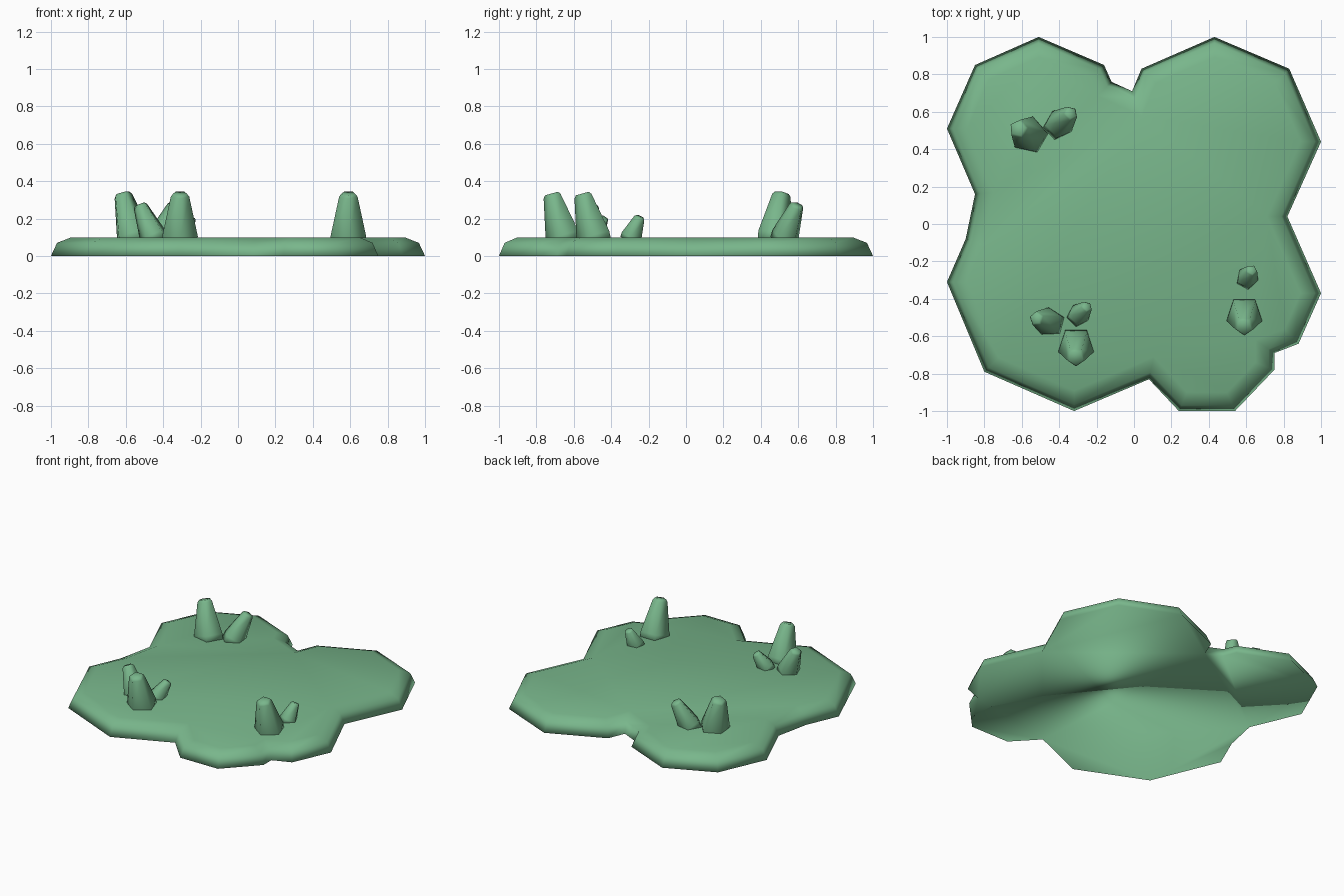
import bpy
import bmesh
from math import cos, sin, tau, atan2
from mathutils import Vector

cube = bpy.data.objects.get("Cube")
if cube:
    bpy.data.objects.remove(cube, do_unlink=True)

green = bpy.data.materials.new("moss green")
green.use_nodes = True
green.diffuse_color = (0.19, 0.47, 0.26, 1)
shader = green.node_tree.nodes["Principled BSDF"]
shader.inputs["Base Color"].default_value = green.diffuse_color
shader.inputs["Roughness"].default_value = 0.9


def finish(bm, name):
    """Turn a bmesh into a smooth green object."""
    bmesh.ops.recalc_face_normals(bm, faces=bm.faces)
    for face in bm.faces:
        face.smooth = True
    mesh = bpy.data.meshes.new(name)
    bm.to_mesh(mesh)
    bm.free()
    mesh.materials.append(green)
    obj = bpy.data.objects.new(name, mesh)
    bpy.context.collection.objects.link(obj)


# Ground slab: lobed outline, clockwise from the back right lobe
outline = [
    (-0.51, 1), (-0.16, 0.85), (-0.12, 0.76), (-0.01, 0.71), (0.04, 0.83),
    (0.43, 1), (0.83, 0.83), (1, 0.44), (0.82, 0.04), (1, -0.37),
    (0.88, -0.64), (0.75, -0.69), (0.75, -0.78), (0.54, -1), (0.24, -1),
    (0.08, -0.83), (-0.32, -1), (-0.8, -0.79), (-1, -0.31), (-0.9, -0.08),
    (-0.85, 0.16), (-1, 0.51), (-0.85, 0.85),
]
bm = bmesh.new()
rim = [bm.verts.new((x, y, 0)) for x, y in reversed(outline)]
top = bm.faces.new(rim)
top.normal_update()
# Sloped side, then rounded shoulder
for inset, rise in ((0.03, 0.07), (0.07, 0.03)):
    bmesh.ops.inset_individual(bm, faces=[top], thickness=inset, depth=rise,
                               use_even_offset=True)
bm.faces.new(rim[::-1])
finish(bm, "ground_slab")


def stump(name, base, tip, radius, sides=5):
    """Leaning tapered stump; one corner points the way it leans."""
    base, tip = Vector(base), Vector(tip)
    axis = tip - base
    lean = atan2(axis.y, axis.x)
    up = axis.normalized()
    side = Vector((-sin(lean), cos(lean), 0))
    forward = side.cross(up)
    bm = bmesh.new()
    rings = []
    for along, scale in ((-0.15, 0.97), (0.06, 1), (0.94, 0.52), (1, 0.4)):
        ring = []
        for i in range(sides):
            a = tau * i / sides
            offset = (forward * cos(a) + side * sin(a)) * radius * scale
            ring.append(bm.verts.new(base + axis * along + offset))
        rings.append(ring)
    for low, high in zip(rings, rings[1:]):
        for i in range(sides):
            j = (i + 1) % sides
            bm.faces.new((low[i], low[j], high[j], high[i]))
    bm.faces.new(rings[0][::-1])
    bm.faces.new(rings[-1])
    finish(bm, name)


# Stump clusters near three corners
GROUND = 0.1
stumps = [
    ("back_large_stump", (-0.56, 0.475), (-0.62, 0.51, 0.335), 0.1),
    ("back_medium_stump", (-0.405, 0.53), (-0.335, 0.595, 0.275), 0.078),
    ("front_large_stump", (-0.31, -0.65), (-0.31, -0.715, 0.335), 0.1),
    ("front_medium_stump", (-0.45, -0.525), (-0.525, -0.505, 0.275), 0.078),
    ("front_small_stump", (-0.3, -0.49), (-0.25, -0.44, 0.205), 0.06),
    ("left_large_stump", (0.59, -0.485), (0.59, -0.55, 0.335), 0.1),
    ("left_small_stump", (0.605, -0.29), (0.63, -0.245, 0.21), 0.06),
]
for name, (x, y), tip, radius in stumps:
    stump(name, (x, y, GROUND), tip, radius)
